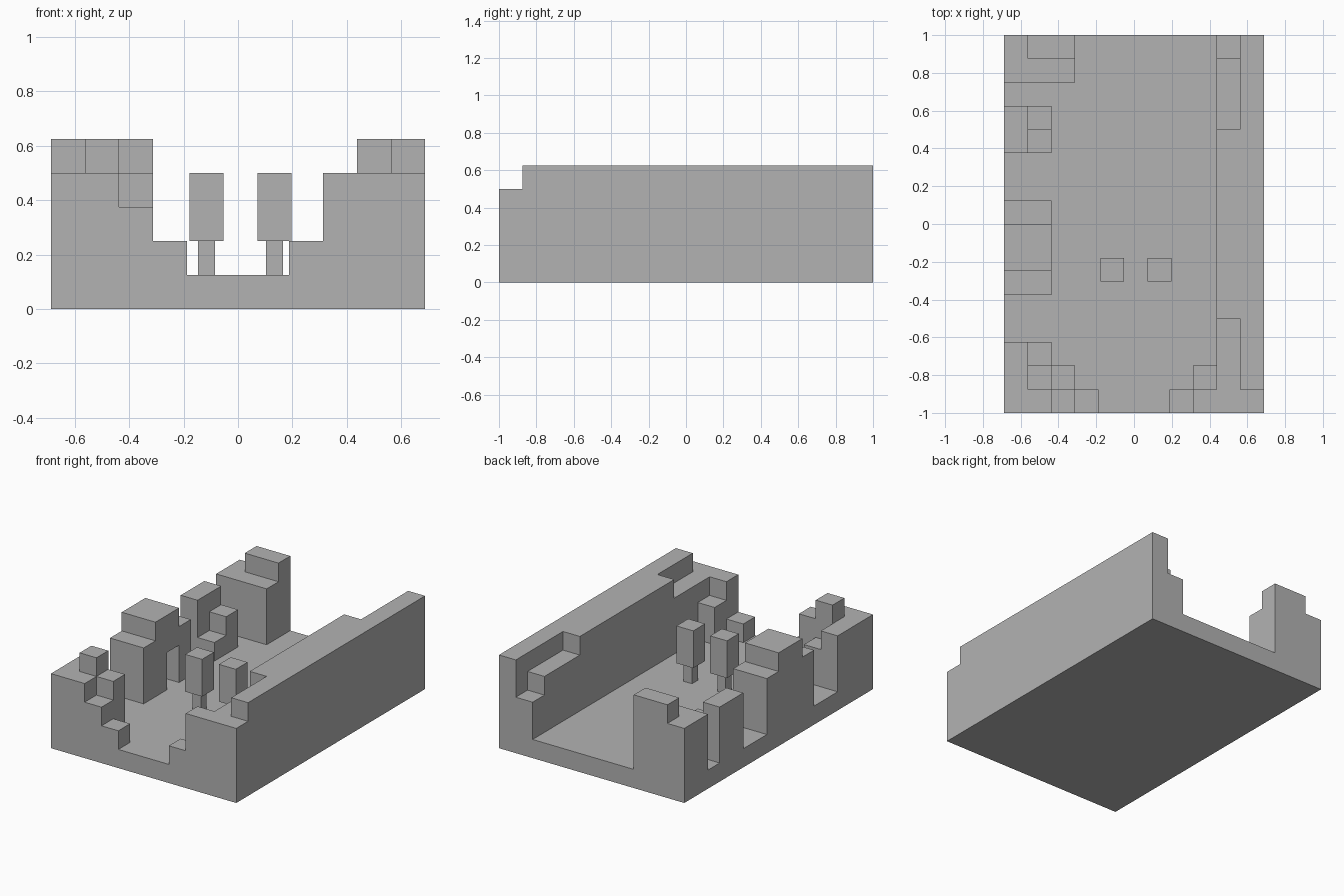
import bpy
import bmesh
from mathutils import Vector

U = 0.125                       # grid unit
NX, NY = 11, 16                 # footprint in units
ORIGIN = Vector((-NX * U / 2, -NY * U / 2, 0))
AXES = [Vector(a) for a in ((1, 0, 0), (0, 1, 0), (0, 0, 1))]

cube = bpy.data.objects.get("Cube")
if cube:
    bpy.data.objects.remove(cube, do_unlink=True)

grey = bpy.data.materials.new("plain_grey")
grey.use_nodes = True
grey.diffuse_color = (0.45, 0.45, 0.45, 1)
bsdf = next(n for n in grey.node_tree.nodes if n.type == 'BSDF_PRINCIPLED')
bsdf.inputs["Base Color"].default_value = grey.diffuse_color


def block(x0, x1, y0, y1, top, bottom=1):
    """Set of grid cells filling one block."""
    return {(x, y, z) for x in range(x0, x1) for y in range(y0, y1)
            for z in range(bottom, top)}


def finish(name, bm):
    mesh = bpy.data.meshes.new(name)
    bm.to_mesh(mesh)
    bm.free()
    mesh.materials.append(grey)
    obj = bpy.data.objects.new(name, mesh)
    bpy.context.collection.objects.link(obj)
    return obj


def shell(name, cells, solid):
    """Outer skin of a part, leaving out faces that touch other parts."""
    bm = bmesh.new()
    for cell in sorted(cells):
        c = Vector(cell)
        for i, n in enumerate(AXES):
            u, v = AXES[(i + 1) % 3], AXES[(i + 2) % 3]
            for sign in (1, -1):
                if tuple(int(k) for k in c + n * sign) in solid:
                    continue
                p = c + n if sign > 0 else c
                ring = [p, p + u, p + u + v, p + v][::sign]
                bm.faces.new([bm.verts.new(ORIGIN + q * U) for q in ring])
    bmesh.ops.remove_doubles(bm, verts=bm.verts[:], dist=0.001)
    bmesh.ops.dissolve_limit(bm, angle_limit=0.02, verts=bm.verts[:],
                             edges=bm.edges[:])
    finish(name, bm)


parts = {
    "ground": block(0, NX, 0, NY, 1, 0),
    # Long wall with a low front ledge and a stepped notch at each end
    "long_wall": (block(10, 11, 1, 16, 5) | block(9, 11, 0, 1, 4)
                  | block(9, 10, 1, 4, 4) | block(9, 10, 4, 12, 5)
                  | block(9, 10, 12, 15, 4) | block(9, 10, 15, 16, 3)),
    "long_wall_front_steps": (block(8, 9, 0, 1, 4) | block(8, 9, 1, 2, 3)
                              | block(7, 8, 0, 1, 2)),
    # Stepped corner at the front
    "front_corner": (block(0, 1, 0, 3, 4) | block(1, 2, 0, 1, 4)
                     | block(1, 2, 1, 2, 5) | block(1, 2, 2, 3, 3)
                     | block(2, 3, 0, 1, 3) | block(2, 3, 1, 2, 4)
                     | block(3, 4, 0, 1, 2)),
    # Tall house with a doorway recess facing the court
    "tall_house": ((block(0, 2, 5, 9, 4) | block(0, 2, 6, 8, 5))
                   - block(1, 2, 7, 8, 3)),
    "stepped_house": (block(0, 1, 11, 13, 4) | block(1, 2, 11, 12, 2)
                      | block(1, 2, 12, 13, 3)),
    "back_house": block(0, 3, 14, 16, 4) | block(1, 3, 15, 16, 5),
}
solid = set().union(*parts.values())
for part_name, part_cells in parts.items():
    shell(part_name, part_cells, solid)


def box(name, x, y, z0, z1, width):
    bm = bmesh.new()
    bmesh.ops.create_cube(bm, size=1)
    bmesh.ops.scale(bm, vec=(width, width, z1 - z0), verts=bm.verts[:])
    obj = finish(name, bm)
    obj.location = (x, y, (z0 + z1) / 2)


# Pair of square trees in the court
for side, tree_x in (("right", -0.115), ("left", 0.135)):
    box(side + "_tree_trunk", tree_x, -0.243, U, 2 * U, U / 2)
    box(side + "_tree_crown", tree_x, -0.243, 2 * U, 4 * U, U)
